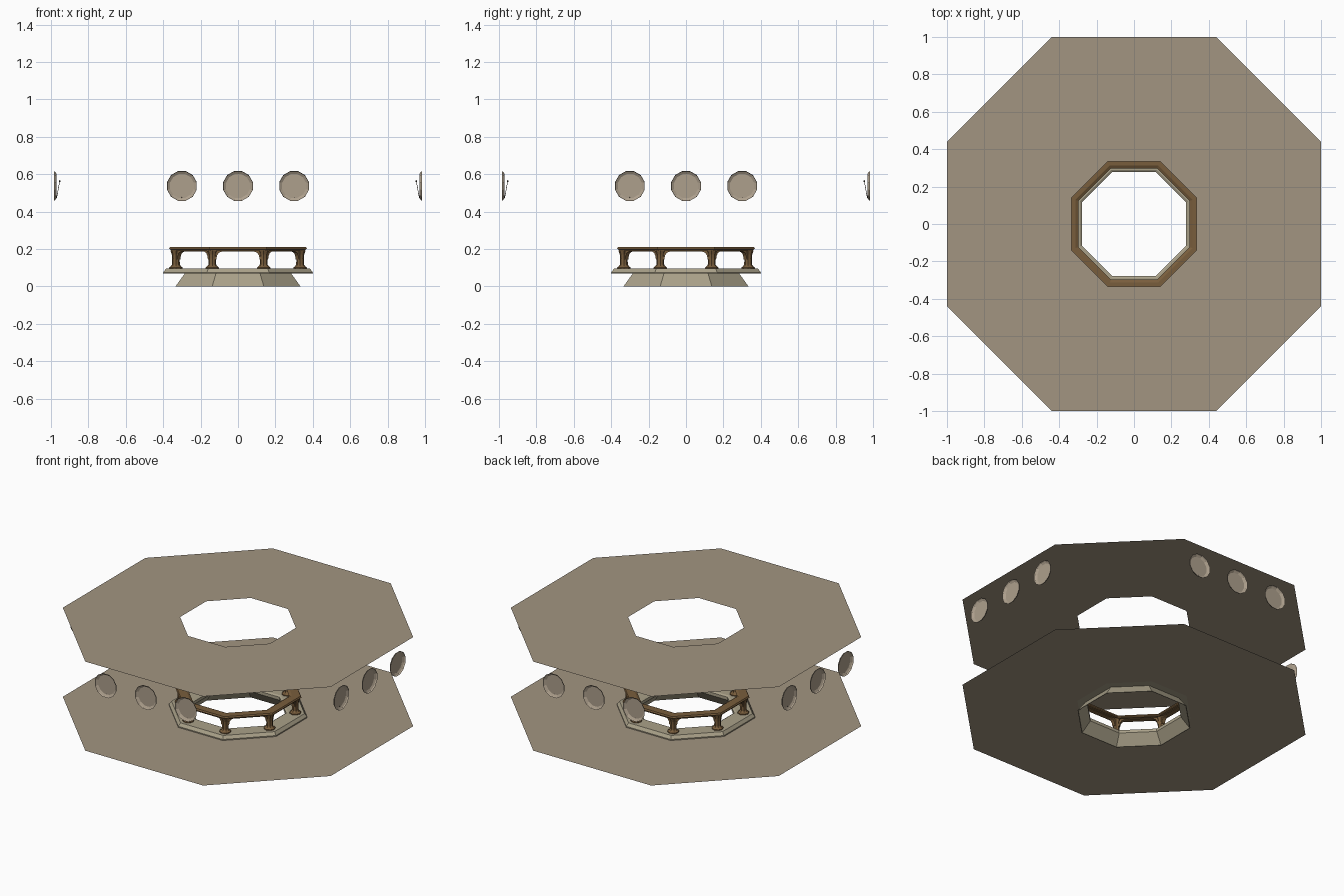
import bpy, bmesh, math
from mathutils import Matrix, Vector

if "Cube" in bpy.data.objects:
    bpy.data.objects.remove(bpy.data.objects["Cube"])


def material(name, rgb):
    m = bpy.data.materials.new(name)
    m.diffuse_color = (*rgb, 1)
    m.use_nodes = True
    m.node_tree.nodes["Principled BSDF"].inputs["Base Color"].default_value = m.diffuse_color
    return m


TAN = material("tan plaster", (0.36, 0.30, 0.22))
STONE = material("pale stone", (0.40, 0.355, 0.25))
SHELL = material("shell beige", (0.42, 0.35, 0.265))
WOOD = material("brown wood", (0.19, 0.11, 0.045))
METAL = material("dark metal", (0.06, 0.05, 0.04))


def finish(name, bm, mat, recalc=True):
    if recalc:
        bmesh.ops.recalc_face_normals(bm, faces=bm.faces)
    me = bpy.data.meshes.new(name)
    bm.to_mesh(me)
    bm.free()
    me.materials.append(mat)
    ob = bpy.data.objects.new(name, me)
    bpy.context.collection.objects.link(ob)
    return ob


def octagon(apothem, z):
    r = apothem / math.cos(math.pi / 8)
    return [Vector((r * math.cos(a), r * math.sin(a), z))
            for a in (math.radians(22.5 + 45 * k) for k in range(8))]


def bridge(bm, loops, closed):
    n = len(loops[0])
    for i in range(len(loops) - (0 if closed else 1)):
        a, b = loops[i], loops[(i + 1) % len(loops)]
        for k in range(n):
            bm.faces.new((a[k], a[(k + 1) % n], b[(k + 1) % n], b[k]))


def octagon_ring(name, profile, mat):
    # sweep an (apothem, z) section around the octagon
    bm = bmesh.new()
    loops = [[bm.verts.new(p) for p in octagon(a, z)] for a, z in profile]
    bridge(bm, loops, True)
    return finish(name, bm, mat)


def lathe(bm, profile, sides, matrix, phase=0.0):
    # turn a (radius, height) profile about local z
    loops = []
    for r, h in profile:
        loops.append([bm.verts.new(matrix @ Vector((r * math.cos(a), r * math.sin(a), h)))
                      for a in (phase + 2 * math.pi * k / sides for k in range(sides))])
    bridge(bm, loops, False)
    return loops


# thin floor and ceiling sheets with an octagonal opening
OUTER = [(1, .44), (.44, 1), (-.44, 1), (-1, .44), (-1, -.44), (-.44, -1), (.44, -1), (1, -.44)]
for name, z in (("floor", .067), ("ceiling", .668)):
    bm = bmesh.new()
    inner = [bm.verts.new(p) for p in octagon(.335, z)]
    outer = [bm.verts.new((x, y, z)) for x, y in OUTER]
    bridge(bm, [outer, inner], False)
    finish(name, bm, TAN, recalc=False)

# stone kerb with a skirt flaring out below the opening
octagon_ring("kerb", [(.40, .068), (.40, .075), (.385, .095), (.29, .095), (.278, .088),
                      (.278, .068), (.33, 0), (.334, 0), (.285, .068)], STONE)

# handrail
octagon_ring("handrail", [(.303, .190), (.358, .190), (.360, .197), (.368, .201), (.363, .211),
                          (.312, .211), (.297, .203), (.303, .197)], WOOD)

# turned posts at the eight corners
bm = bmesh.new()
for p in octagon(.332, 0):
    turn = Matrix.Translation(p) @ Matrix.Rotation(math.atan2(p.y, p.x), 4, 'Z')
    loops = lathe(bm, [(.036, .094), (.036, .101), (.027, .108), (.021, .116), (.020, .150),
                       (.022, .170), (.029, .191)], 8, turn, math.pi / 8)
    bm.faces.new(loops[0])
    bm.faces.new(loops[-1])
finish("posts", bm, WOOD)

# arched brackets between the posts, one strip per side
half = [(.130, .192), (.130, .140), (.116, .145), (.112, .165), (.103, .179), (.085, .187)]
outline = half + [(-x, z) for x, z in reversed(half)]
bm = bmesh.new()
for k in range(8):
    spin = Matrix.Rotation(math.radians(45 * k), 4, 'Z')
    front = [bm.verts.new(spin @ Vector((x, -.344, z))) for x, z in outline]
    back = [bm.verts.new(spin @ Vector((x, -.320, z))) for x, z in outline]
    bridge(bm, [front, back], False)
    bm.faces.new(front)
    bm.faces.new(back)
finish("arch_brackets", bm, WOOD)

# wall dishes, three on each of four sides, hollow towards the outside
dishes, arms = bmesh.new(), bmesh.new()
for side in range(4):
    spin = Matrix.Rotation(math.radians(90 * side), 4, 'Z')
    for x in (-.3, 0, .3):
        # local z points inward from the wall
        place = spin @ Matrix.Translation((x, -.985, .537)) @ Matrix.Rotation(-math.pi / 2, 4, 'X')
        loops = lathe(dishes, [(.082, 0), (.078, .008), (.066, .015)], 12, place, math.pi / 12)
        dishes.faces.new(loops[-1])
        # small arm and knob on the inner side
        base = spin @ Vector((x, -.970, .472))
        tip = spin @ Vector((x, -.953, .563))
        d = tip - base
        m = Matrix.Translation(base) @ d.to_track_quat('Z', 'Y').to_matrix().to_4x4()
        lathe(arms, [(.0015, 0), (.0015, d.length)], 5, m)
        bmesh.ops.create_icosphere(arms, subdivisions=1, radius=.006,
                                   matrix=Matrix.Translation(tip))
finish("wall_dishes", dishes, SHELL)
finish("dish_arms", arms, METAL)
